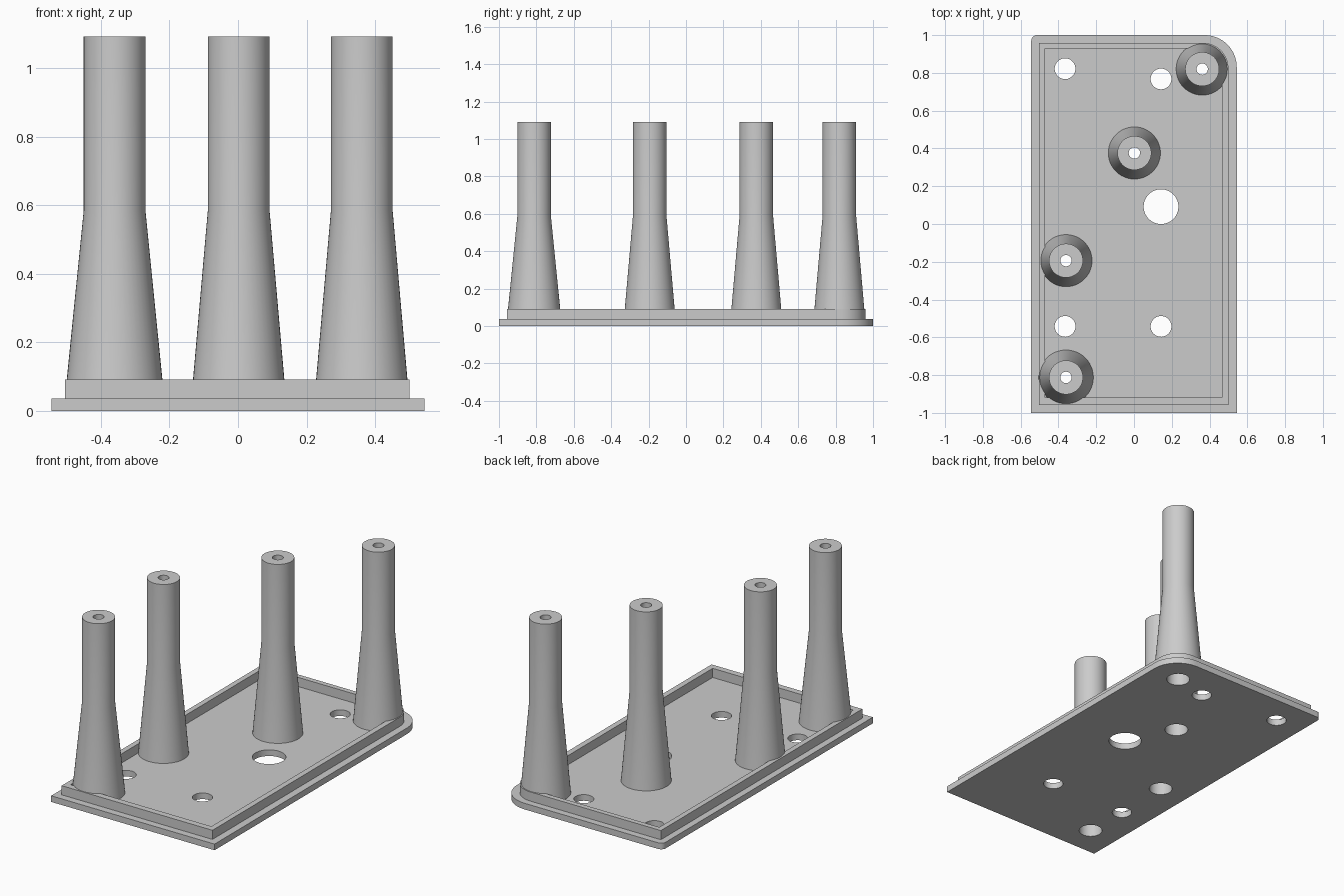
import bpy, bmesh
from math import sin, cos, pi, radians
from mathutils import Matrix, Vector

if "Cube" in bpy.data.objects:
    bpy.data.objects.remove(bpy.data.objects["Cube"])

grey = bpy.data.materials.new("plain_grey")
grey.use_nodes = True
GREY = (0.6, 0.6, 0.6, 1)
grey.diffuse_color = GREY
grey.node_tree.nodes["Principled BSDF"].inputs["Base Color"].default_value = GREY

PLATE_TOP, RIM_TOP, FLARE_TOP, POST_TOP = 0.037, 0.092, 0.585, 1.092
BORE, BORE_TOP, SCREW = 0.065, 0.95, 0.03
# Post centres with the radius at the floor
POSTS = [(-0.36, -0.812, 0.145), (-0.36, -0.194, 0.138),
         (0.002, 0.376, 0.138), (0.361, 0.82, 0.138)]
# Through holes: centre and radius
HOLES = [(-0.365, 0.822, 0.055), (0.143, 0.768, 0.055), (0.143, 0.092, 0.092),
         (-0.365, -0.542, 0.055), (0.143, -0.542, 0.055)]


def circle(x, y, r, n=48):
    return [(x + r * cos(2 * pi * i / n), y + r * sin(2 * pi * i / n)) for i in range(n)]


def outline(x0, x1, y0, y1, r_right, r_left):
    """Rectangle whose two back corners are rounded."""
    pts = [(x0, y0), (x1, y0)]
    for cx, r, start in ((x1 - r_right, r_right, 0), (x0 + r_left, r_left, pi / 2)):
        if r == 0:
            pts.append((cx, y1))
            continue
        for i in range(17):
            a = start + pi / 2 * i / 16
            pts.append((cx + r * cos(a), y1 - r + r * sin(a)))
    return pts


def finish(name, bm):
    bmesh.ops.remove_doubles(bm, verts=bm.verts, dist=1e-5)
    bmesh.ops.recalc_face_normals(bm, faces=bm.faces)
    mesh = bpy.data.meshes.new(name)
    bm.to_mesh(mesh)
    bm.free()
    mesh.materials.clear()
    mesh.materials.append(grey)
    mesh.shade_smooth()
    mesh.set_sharp_from_angle(angle=radians(30))
    obj = bpy.data.objects.new(name, mesh)
    bpy.context.collection.objects.link(obj)
    return obj


def slab(name, loops, z0, z1):
    """Extrude a flat outline; the loops after the first become holes."""
    curve = bpy.data.curves.new(name + "_outline", 'CURVE')
    curve.dimensions, curve.fill_mode = '2D', 'BOTH'
    curve.extrude = (z1 - z0) / 2
    for loop in loops:
        spline = curve.splines.new('POLY')
        spline.points.add(len(loop) - 1)
        for point, (x, y) in zip(spline.points, loop):
            point.co = (x, y, 0, 1)
        spline.use_cyclic_u = True
    helper = bpy.data.objects.new(name + "_outline", curve)
    bpy.context.collection.objects.link(helper)
    bpy.context.view_layer.update()
    mesh = bpy.data.meshes.new_from_object(
        helper.evaluated_get(bpy.context.evaluated_depsgraph_get()))
    bm = bmesh.new()
    bm.from_mesh(mesh)
    bmesh.ops.translate(bm, verts=bm.verts, vec=(0, 0, (z0 + z1) / 2))
    bpy.data.objects.remove(helper)
    bpy.data.curves.remove(curve)
    bpy.data.meshes.remove(mesh)
    return finish(name, bm)


def post(name, x, y, foot):
    """Lathe a hollow post with a flared foot and a narrow screw hole on top."""
    profile = [(BORE, PLATE_TOP), (BORE, BORE_TOP), (SCREW, BORE_TOP), (SCREW, POST_TOP),
               (0.09, POST_TOP), (0.09, FLARE_TOP), (foot, PLATE_TOP)]
    bm = bmesh.new()
    verts = [bm.verts.new((r, 0, z)) for r, z in profile]
    edges = [bm.edges.new((verts[i - 1], verts[i])) for i in range(len(verts))]
    bmesh.ops.spin(bm, geom=verts + edges, cent=(0, 0, 0), axis=(0, 0, 1),
                   angle=2 * pi, steps=48, use_merge=True)
    bmesh.ops.transform(bm, matrix=Matrix.Translation(Vector((x, y, 0))), verts=bm.verts)
    return finish(name, bm)


# Base plate with all its holes
slab("base_plate",
     [outline(-0.544, 0.544, -1, 1, 0.17, 0.03)]
     + [circle(*h) for h in HOLES]
     + [circle(x, y, BORE) for x, y, _ in POSTS], 0, PLATE_TOP)

# Raised rim set in from the plate edge
slab("raised_rim",
     [outline(-0.504, 0.5, -0.957, 0.959, 0.135, 0),
      outline(-0.472, 0.466, -0.919, 0.928, 0.1, 0)], PLATE_TOP, RIM_TOP)

# Hollow posts
for label, spec in zip(("front", "middle", "centre", "corner"), POSTS):
    post(label + "_post", *spec)
